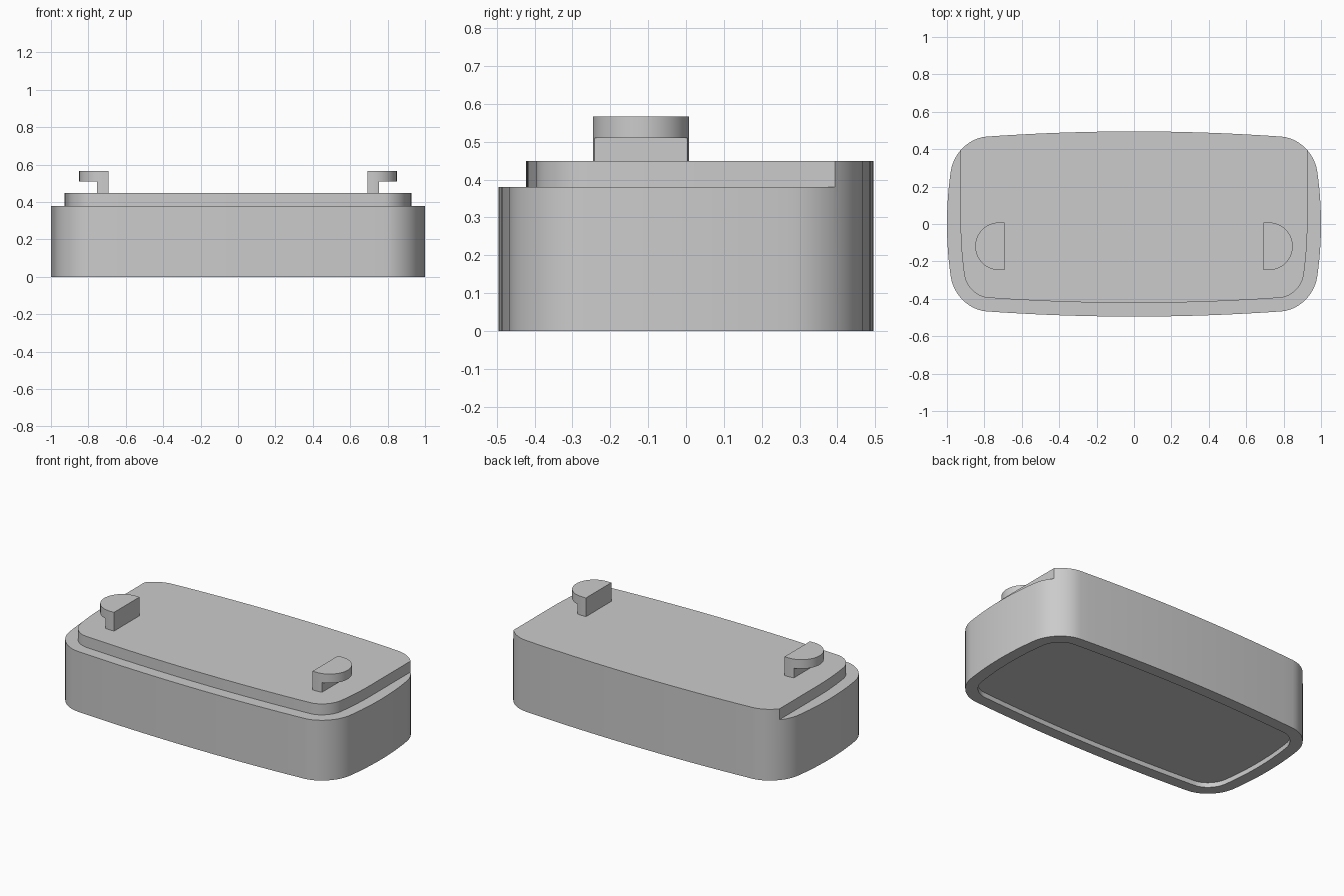
import bpy, bmesh, math
from mathutils import Vector

if "Cube" in bpy.data.objects:
    bpy.data.objects.remove(bpy.data.objects["Cube"], do_unlink=True)

STEP_Z, TOP_Z, HOOK_Z, HOOK_TOP = 0.38, 0.449, 0.51, 0.567
INSET, RECESS = 0.073, 0.03

grey = bpy.data.materials.new("plain grey")
grey.use_nodes = True
colour = (0.6, 0.6, 0.6, 1)
grey.diffuse_color = colour
grey.node_tree.nodes["Principled BSDF"].inputs["Base Color"].default_value = colour


def prism(name, points, z0, z1):
    """Extrude a flat outline between two heights."""
    bm = bmesh.new()
    base = bm.faces.new([bm.verts.new((p[0], p[1], z0)) for p in points])
    top = bmesh.ops.extrude_face_region(bm, geom=[base], use_keep_orig=True)["geom"]
    verts = [g for g in top if isinstance(g, bmesh.types.BMVert)]
    bmesh.ops.translate(bm, verts=verts, vec=(0, 0, z1 - z0))
    bmesh.ops.recalc_face_normals(bm, faces=bm.faces)
    mesh = bpy.data.meshes.new(name)
    bm.to_mesh(mesh)
    bm.free()
    mesh.materials.append(grey)
    obj = bpy.data.objects.new(name, mesh)
    bpy.context.collection.objects.link(obj)
    return obj


def select(obj):
    bpy.ops.object.select_all(action="DESELECT")
    obj.select_set(True)
    bpy.context.view_layer.objects.active = obj


def cut(obj, cutter):
    """Subtract a cutter and remove it."""
    cutter.hide_render = True
    mod = obj.modifiers.new("cut", "BOOLEAN")
    mod.operation, mod.solver, mod.object = "DIFFERENCE", "EXACT", cutter
    select(obj)
    bpy.ops.object.modifier_apply(modifier=mod.name)
    bpy.data.objects.remove(cutter, do_unlink=True)


def smooth(obj):
    select(obj)
    bpy.ops.object.shade_smooth_by_angle(angle=math.radians(30))


def rounded_outline():
    """Bowed rectangle with soft corners, counter-clockwise from +x."""
    side, corner, back = Vector((0.98, 0.28)), Vector((0.956, 0.454)), Vector((0.79, 0.467))
    quarter = []
    for i in range(6):
        t = i / 6
        quarter.append(Vector((1 - 0.02 * t * t, side.y * t)))
    h1, h2 = side.lerp(corner, 0.56), back.lerp(corner, 0.56)
    for i in range(13):
        t = i / 12
        u = 1 - t
        quarter.append(side * u**3 + h1 * 3 * u * u * t + h2 * 3 * u * t * t + back * t**3)
    for i in range(1, 13):
        t = 1 - i / 12
        quarter.append(Vector((back.x * t, 0.495 - 0.028 * t * t)))
    half = quarter + [Vector((-p.x, p.y)) for p in reversed(quarter[:-1])]
    return half + [Vector((p.x, -p.y)) for p in reversed(half[1:-1])]


def offset(points, d):
    """Move every outline point inwards along its normal."""
    result = []
    for i, p in enumerate(points):
        along = (points[(i + 1) % len(points)] - points[i - 1]).normalized()
        result.append(p + Vector((-along.y, along.x)) * d)
    return result


# Body with a ledge around the front and both ends
outline = rounded_outline()
inner = offset(outline, INSET)
body = prism("body", outline, 0, TOP_Z)
front = [p for p in inner if p.y < -0.01]
edge = 1 - INSET
ledge = [(-edge, 0)] + front + [(edge, 0), (edge, 0.7), (1.2, 0.7), (1.2, -0.7),
                                (-1.2, -0.7), (-1.2, 0.7), (-edge, 0.7)]
cut(body, prism("ledge_cutter", ledge, STEP_Z, 0.7))

# Shallow recess in the underside
cut(body, prism("recess_cutter", inner, -0.1, RECESS))
smooth(body)

# Half-round hooks, one at each end
R, CX, CY, FLAT, STEM = 0.127, 0.722, -0.119, 0.692, 0.755
for name, s in (("left_hook", 1), ("right_hook", -1)):
    arc = [math.pi * (i / 32 - 0.5) for i in range(33)]
    shape = [(s * FLAT, CY - R)]
    shape += [(s * (CX + R * math.cos(a)), CY + R * math.sin(a)) for a in arc]
    shape += [(s * FLAT, CY + R)]
    hook = prism(name, shape, TOP_Z - 0.01, HOOK_TOP)
    gap = [(s * x, y) for x, y in ((STEM, -0.4), (1, -0.4), (1, 0.2), (STEM, 0.2))]
    cut(hook, prism("gap_cutter", gap, 0.3, HOOK_Z))
    smooth(hook)
